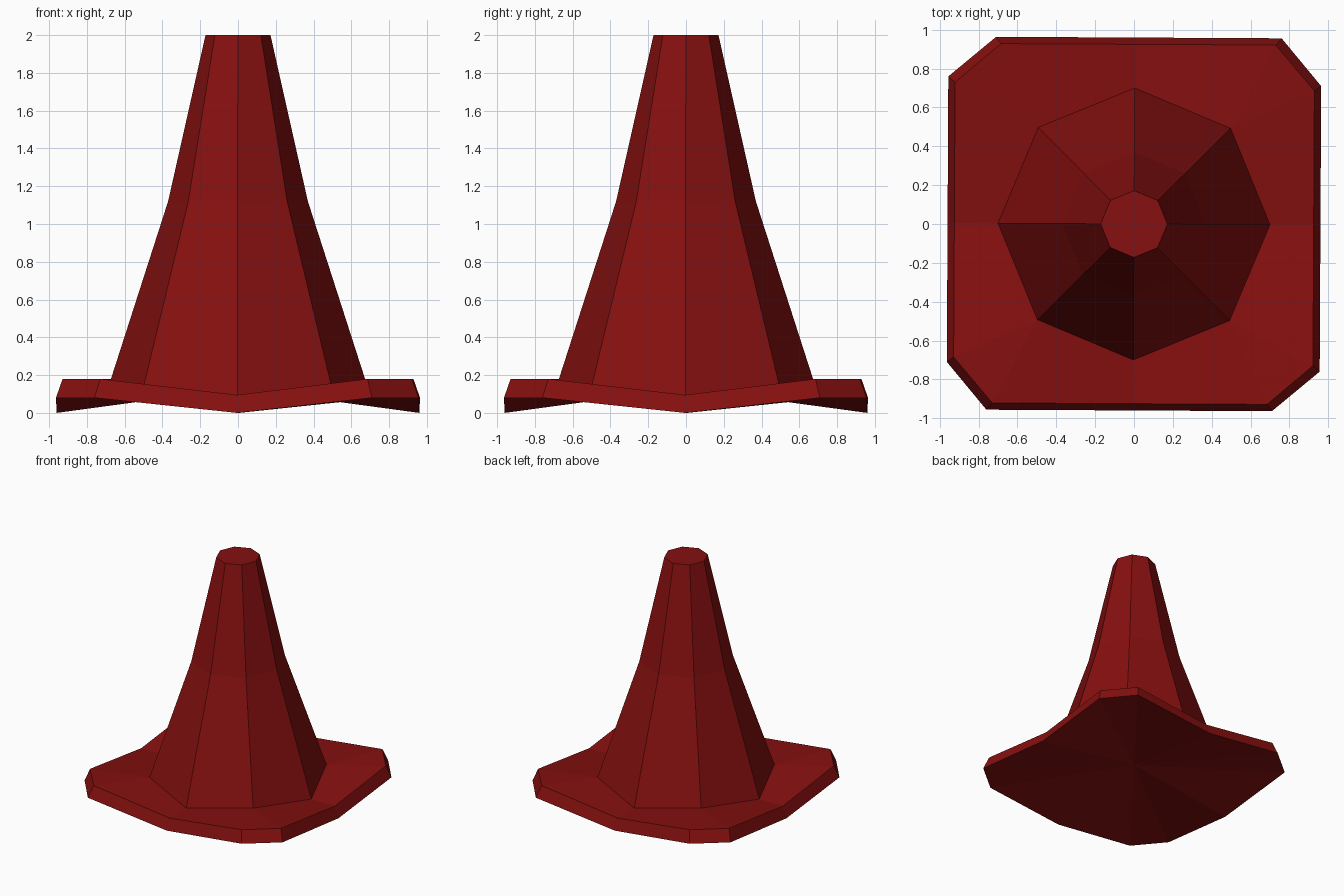
import bpy
import bmesh
from math import radians
from mathutils import Matrix, Vector

cube = bpy.data.objects.get("Cube")
if cube:
    bpy.data.objects.remove(cube, do_unlink=True)

red = bpy.data.materials.new("dark_red")
red.use_nodes = True
colour = (0.24, 0.005, 0.005, 1)
red.diffuse_color = colour
red.node_tree.nodes["Principled BSDF"].inputs["Base Color"].default_value = colour

bm = bmesh.new()


def ring(points):
    """Repeat one quarter of a ring around the z axis."""
    return [bm.verts.new(Matrix.Rotation(radians(90 * q), 3, 'Z') @ Vector(p))
            for q in range(4) for p in points]


def octagon(radius, z_side, z_diagonal):
    d = radius * 0.707
    return ring([(radius, 0, z_side), (d, d, z_diagonal)])


def bridge(low, high):
    n = len(low)
    for i in range(n):
        j = (i + 1) % n
        bm.faces.new((low[i], low[j], high[j], high[i]))


# Base plate outline: low in the middle of each side, raised at cut corners
bottom = ring([(0.96, 0, 0), (0.96, 0.715, 0.08), (0.755, 0.96, 0.08)])
rim = ring([(0.925, 0, 0.095), (0.925, 0.69, 0.18), (0.725, 0.925, 0.18)])
bridge(bottom, rim)

# Hollowed underside
centre = bm.verts.new((0, 0, 0.13))
for i in range(12):
    bm.faces.new((centre, bottom[(i + 1) % 12], bottom[i]))

# Eight-sided cone with a slight bend and a flat top
foot = octagon(0.70, 0.095, 0.15)
waist = octagon(0.37, 1.12, 1.12)
tip = octagon(0.172, 2, 2)
bridge(foot, waist)
bridge(waist, tip)
bm.faces.new(tip)

# Top of the plate, joining the rim to the cone's foot
for q in range(4):
    side, diagonal, next_side = (foot[(2 * q + k) % 8] for k in range(3))
    mid, corner_a, corner_b, next_mid = (rim[(3 * q + k) % 12] for k in range(4))
    bm.faces.new((side, mid, corner_a, diagonal))
    bm.faces.new((diagonal, corner_a, corner_b))
    bm.faces.new((diagonal, corner_b, next_mid, next_side))

bmesh.ops.rotate(bm, verts=bm.verts, matrix=Matrix.Rotation(radians(-0.3), 3, 'Z'))
bmesh.ops.recalc_face_normals(bm, faces=bm.faces)

mesh = bpy.data.meshes.new("traffic_cone")
bm.to_mesh(mesh)
bm.free()
mesh.materials.append(red)
bpy.context.collection.objects.link(bpy.data.objects.new("traffic_cone", mesh))
